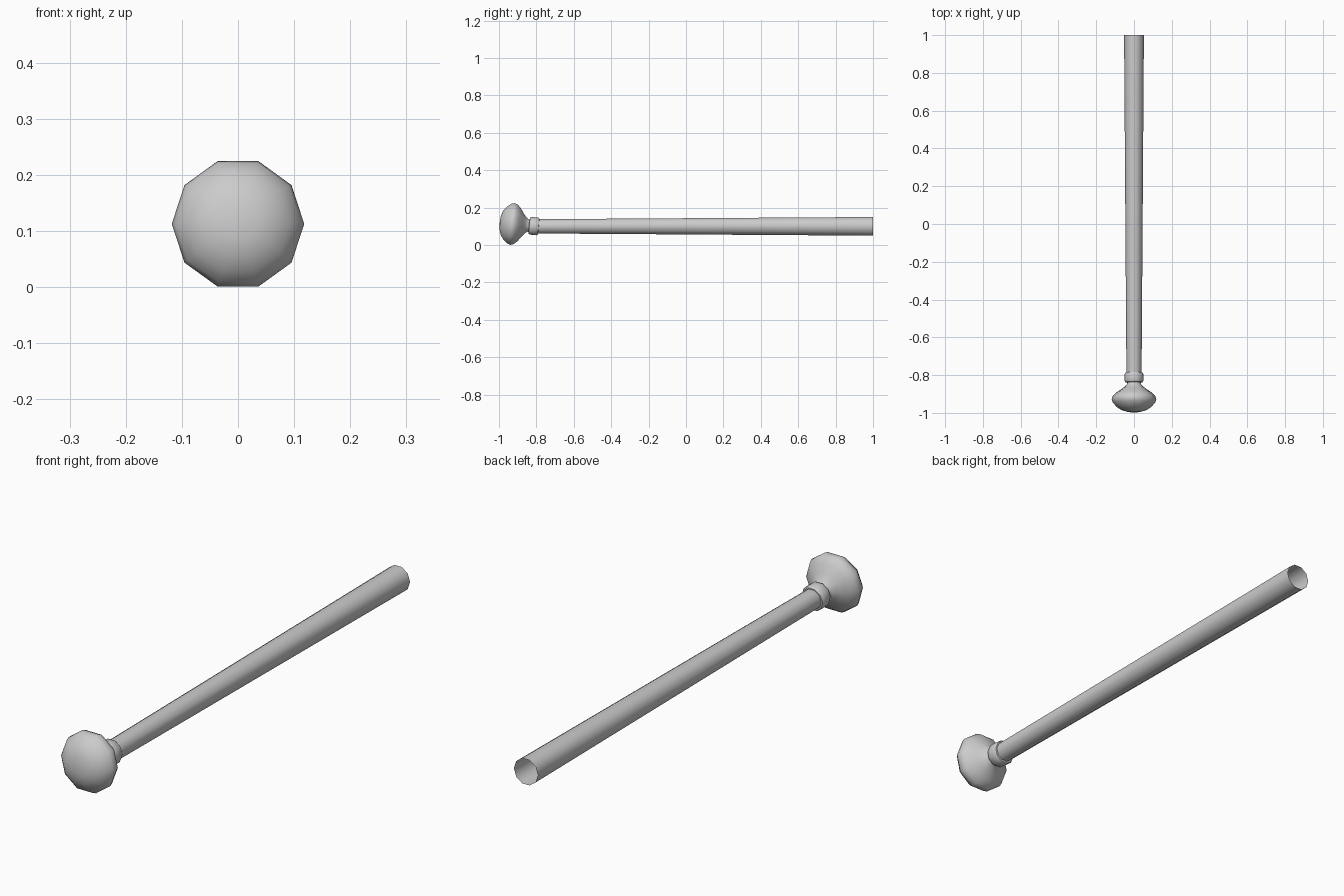
import bpy, bmesh, math
from mathutils import Matrix, Vector

if "Cube" in bpy.data.objects:
    bpy.data.objects.remove(bpy.data.objects["Cube"])

SIDES = 10


def lathe(name, profile, matrix, closed=False, cap_start=False):
    """Spin (y, radius) points around the y axis; a radius of 0 makes a pole."""
    bm = bmesh.new()
    rings = []
    for y, r in profile:
        if r == 0:
            rings.append([bm.verts.new((0, y, 0))] * SIDES)
        else:
            rings.append([bm.verts.new((r * math.cos(a), y, r * math.sin(a)))
                          for a in (2 * math.pi * i / SIDES for i in range(SIDES))])
    pairs = list(zip(rings, rings[1:]))
    if closed:
        pairs.append((rings[-1], rings[0]))
    for a, b in pairs:
        for i in range(SIDES):
            j = (i + 1) % SIDES
            bm.faces.new(list(dict.fromkeys((a[i], a[j], b[j], b[i]))))
    bmesh.ops.recalc_face_normals(bm, faces=bm.faces)
    bm.transform(matrix)
    mesh = bpy.data.meshes.new(name)
    bm.to_mesh(mesh)
    bm.free()
    obj = bpy.data.objects.new(name, mesh)
    bpy.context.collection.objects.link(obj)
    bpy.ops.object.select_all(action='DESELECT')
    obj.select_set(True)
    bpy.context.view_layer.objects.active = obj
    bpy.ops.object.shade_smooth_by_angle(angle=math.radians(40))
    return obj


# Tapered shaft, open at the far end
shaft_pos = Matrix.Translation((0, 0, 0.10))
lathe("shaft", [(-0.81, 0.040), (1.0, 0.0525)], shaft_pos)

# Collar and knob tip up slightly from the shaft axis
tilt = Matrix.Translation((0, -0.8, 0.10)) @ Matrix.Rotation(math.radians(-5.7), 4, 'X')

# Raised collar ring
lathe("collar", [(0.013, 0.038), (0.012, 0.046), (0.005, 0.050), (-0.030, 0.050),
                 (-0.038, 0.046), (-0.040, 0.034)], tilt, closed=True)

# Flattened round knob with a flared neck
lathe("knob", [(-0.197, 0), (-0.195, 0.035), (-0.186, 0.067), (-0.168, 0.093),
               (-0.146, 0.112), (-0.128, 0.118), (-0.111, 0.112), (-0.093, 0.094),
               (-0.074, 0.066), (-0.058, 0.045), (-0.045, 0.035), (-0.025, 0.035)], tilt)
